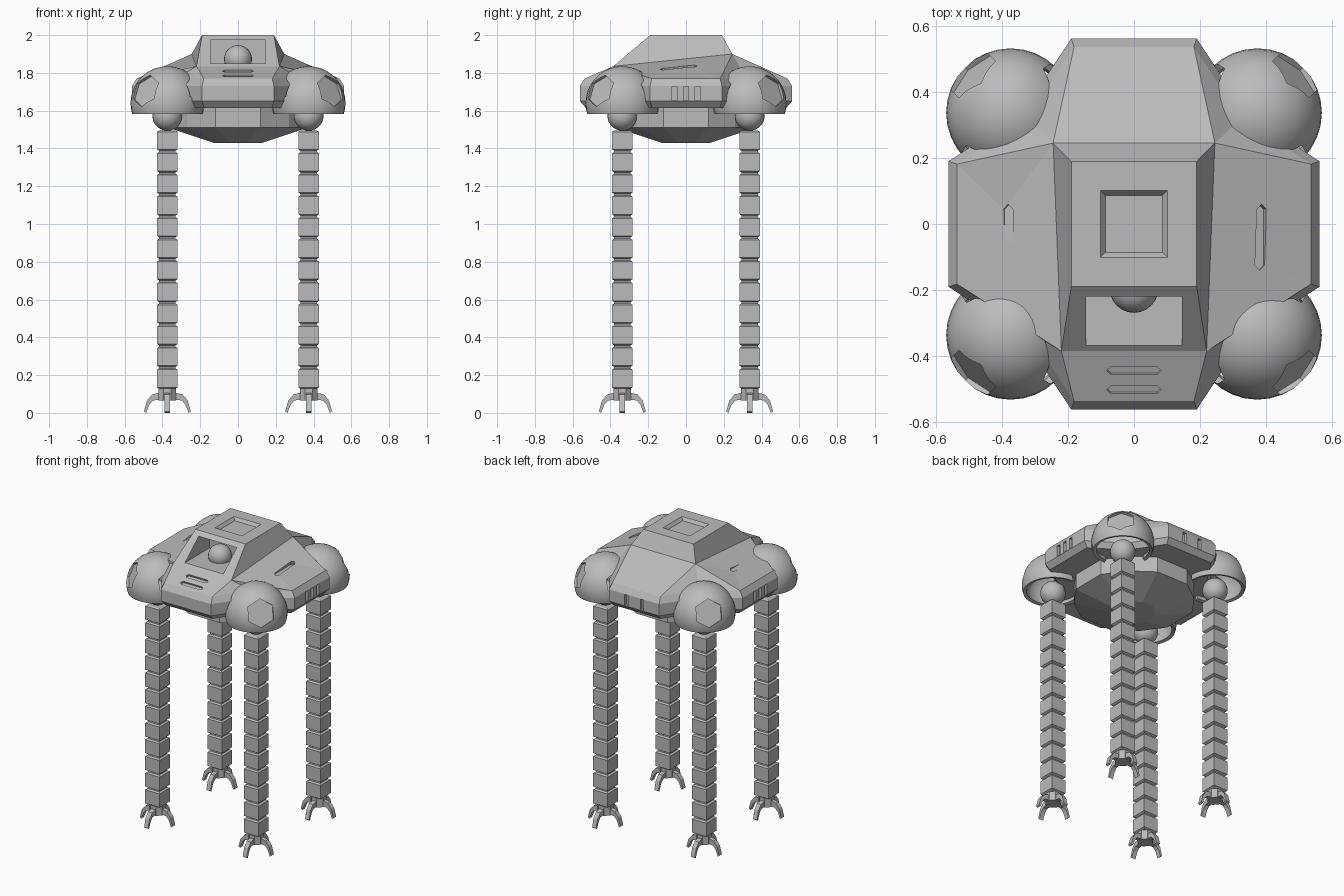
import bpy, bmesh, math
from mathutils import Matrix, Vector

if "Cube" in bpy.data.objects:
    bpy.data.objects.remove(bpy.data.objects["Cube"])

grey = bpy.data.materials.new("hull_grey")
grey.diffuse_color = (0.5, 0.5, 0.5, 1)
grey.use_nodes = True
grey.node_tree.nodes["Principled BSDF"].inputs["Base Color"].default_value = grey.diffuse_color


def finish(name, bm, smooth=False):
    bmesh.ops.remove_doubles(bm, verts=bm.verts, dist=1e-4)
    bmesh.ops.recalc_face_normals(bm, faces=bm.faces)
    me = bpy.data.meshes.new(name)
    bm.to_mesh(me)
    bm.free()
    me.materials.append(grey)
    if smooth:
        me.shade_smooth()
        me.set_sharp_from_angle(angle=0.6)
    ob = bpy.data.objects.new(name, me)
    bpy.context.collection.objects.link(ob)
    return ob


def loft(bm, loops, mat=Matrix()):
    rings = [[bm.verts.new(mat @ Vector(p)) for p in lp] for lp in loops]
    n = len(rings[0])
    for a, b in zip(rings, rings[1:]):
        for i in range(n):
            j = (i + 1) % n
            bm.faces.new((a[i], a[j], b[j], b[i]))
    bm.faces.new(rings[0][::-1])
    bm.faces.new(rings[-1])


def prism(bm, poly, z0, z1, mat=Matrix(), s0=1):
    loft(bm, [[(x * s0, y * s0, z0) for x, y in poly],
              [(x, y, z1) for x, y in poly]], mat)


def ngon(n, r, turn=0.0):
    return [(r * math.cos(turn + math.tau * i / n), r * math.sin(turn + math.tau * i / n))
            for i in range(n)]


def rect(w, h):
    return [(-w, -h), (w, -h), (w, h), (-w, h)]


def slot(length, width):
    a, b = length, width
    return [(-a, 0), (-a + b, -b), (a - b, -b), (a, 0), (a - b, b), (-a + b, b)]


def cut(ob, bm):
    cutter = finish("cutter", bm)
    cutter.hide_render = True
    mod = ob.modifiers.new("cut", 'BOOLEAN')
    mod.operation = 'DIFFERENCE'
    mod.solver = 'EXACT'
    mod.object = cutter
    bpy.context.view_layer.objects.active = ob
    for m in list(ob.modifiers):
        bpy.ops.object.modifier_apply(modifier=m.name)
    bpy.data.objects.remove(cutter)


def ball(name, r, loc):
    bm = bmesh.new()
    bmesh.ops.create_uvsphere(bm, u_segments=24, v_segments=14, radius=r,
                              matrix=Matrix.Translation(loc))
    return finish(name, bm, True)


CORNERS = [(1, 1), (-1, 1), (-1, -1), (1, -1)]


def plan(pts, z, s=1):
    """Mirror one corner's points round all four corners."""
    out = []
    for sx, sy in CORNERS:
        seq = pts if sx * sy > 0 else pts[::-1]
        out += [(sx * x * s, sy * y * s, z) for x, y in seq]
    return out


# Upper hull with the cabin rising from it
rim = [(.562, .19), (.34, .335), (.19, .562)]
base = []
for sx, sy in CORNERS:
    base += [(sx * .245, .245, 1.9) if sy > 0 else (sx * .22, -.385, 1.835)] * 3
bm = bmesh.new()
loft(bm, [plan(rim, 1.615, .945), plan(rim, 1.65), plan(rim, 1.73), plan(rim, 1.77, .955),
          base, plan([(.19, .19)] * 3, 2.0)])
hull = finish("upper_hull", bm)

# Window opening, roof hatch, slots and vents
T, R = Matrix.Translation, Matrix.Rotation
bm = bmesh.new()
prism(bm, rect(.145, .15), 1.85, 1.975, T((0, -.25, 0)))
prism(bm, rect(.103, .103), 1.98, 2.001, Matrix(), .84)
for y, z in ((-.445, 1.811), (-.503, 1.787)):
    prism(bm, slot(.083, .013), -.015, .03, T((0, y, z)) @ R(math.radians(22), 4, 'X'))
for s in (-1, 1):
    prism(bm, slot(.1, .015), -.015, .04,
          T((s * .382, -.04, 1.823)) @ R(s * math.radians(18), 4, 'Y') @ R(math.pi / 2, 4, 'Z'))
    for y in (-.06, 0, .06):
        prism(bm, rect(.02, .013), 1.653, 1.727, T((s * .562, y, 0)))
    prism(bm, rect(.013, .02), 1.653, 1.727, T((s * .06, .562, 0)))
cut(hull, bm)

# Pilot's head inside the window
ball("cabin_ball", .074, (0, -.195, 1.873))

# Lower hull
low = [(.37, .12), (.27, .26), (.12, .37)]
bm = bmesh.new()
loft(bm, [plan(low, 1.43, .35), plan(low, 1.51), plan(low, 1.62)])
finish("lower_hull", bm)

# Shoulder shell, local +x pointing outward
bm = bmesh.new()
bmesh.ops.create_uvsphere(bm, u_segments=32, v_segments=18, radius=.195)
for co, no in (((0, 0, -.057), (0, 0, -1)), ((-.135, 0, 0), (-1, 0, 0))):
    bmesh.ops.bisect_plane(bm, geom=bm.verts[:] + bm.edges[:] + bm.faces[:],
                           plane_co=co, plane_no=no, clear_outer=True)
shell = finish("shoulder_shell", bm)
sol = shell.modifiers.new("thick", 'SOLIDIFY')
sol.thickness = .022
sol.offset = -1


def radial(az, el):
    return R(math.radians(az), 4, 'Z') @ R(math.radians(90 - el), 4, 'Y')


bm = bmesh.new()
prism(bm, ngon(6, .09), .1, .3, radial(0, 22))
for az in (-103, 103):
    prism(bm, ngon(6, .07), .1, .3, radial(az, 22))
cut(shell, bm)
shell.data.shade_smooth()
shell.data.set_sharp_from_angle(angle=.6)

# Recessed hexagonal panel in the shell
bm = bmesh.new()
prism(bm, ngon(6, .095), .145, .16, radial(0, 22))
panel = finish("shoulder_panel", bm)

# Segmented leg column
bm = bmesh.new()
loops, pitch, top = [], .1145, 1.495
for i in range(12):
    z = top - i * pitch
    for w, dz in ((.043, 0), (.055, .007), (.055, .1), (.043, .107)):
        loops.append([(x, y, z - dz) for x, y in rect(w, w)])
loft(bm, loops)
leg = finish("leg", bm)

# Clawed foot
bm = bmesh.new()
prism(bm, ngon(8, .05, math.pi / 8), .065, .128)
toe = [(.035, .108), (.08, .098), (.108, .065), (.124, .008), (.113, .0), (.095, .045),
       (.075, .066), (.035, .07)]
for k in range(4):
    m = R(k * math.pi / 2, 4, 'Z')
    loft(bm, [[(x, y, z) for x, z in toe] for y in (-.015, .015)], m)
foot = finish("foot", bm)
# drop the middle of the toes to the ground level
joint = ball("leg_joint", .079, (0, 0, 1.573))

# Place a full limb at each corner
parts = (shell, panel, leg, foot, joint)
for k, (sx, sy) in enumerate(CORNERS):
    for src in parts:
        ob = src if k == 0 else bpy.data.objects.new(src.name, src.data)
        if k:
            bpy.context.collection.objects.link(ob)
        pod = src in (shell, panel)
        ob.location = (sx * .374, sy * .337, 1.64 if pod else 0)
        if pod:
            ob.rotation_euler.z = math.atan2(sy, sx)
